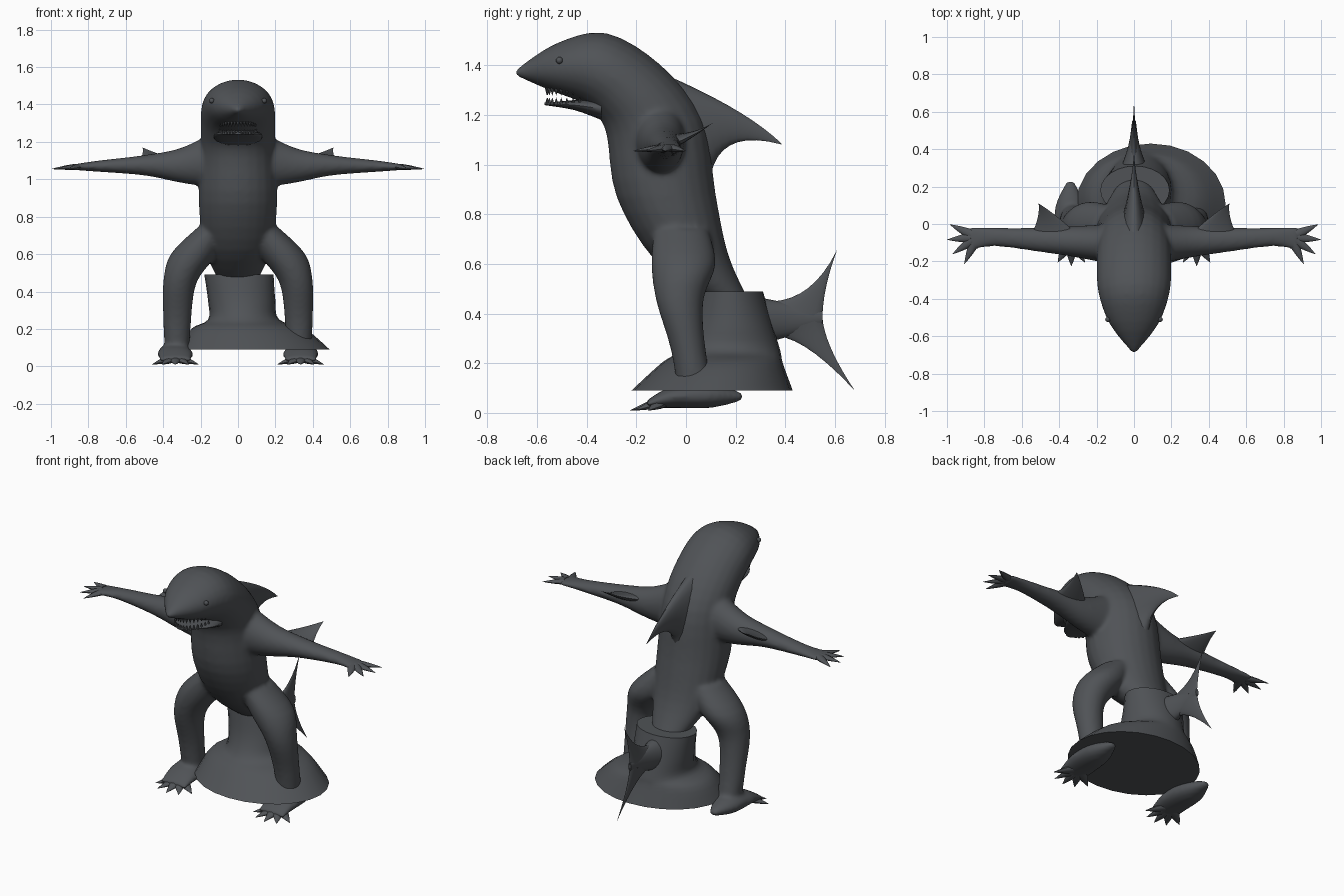
import bpy, bmesh, math
from mathutils import Vector

if "Cube" in bpy.data.objects:
    bpy.data.objects.remove(bpy.data.objects["Cube"])

skin = bpy.data.materials.new("slate_grey")
skin.use_nodes = True
colour = (.08, .086, .094, 1)
skin.diffuse_color = colour
skin.node_tree.nodes["Principled BSDF"].inputs["Base Color"].default_value = colour


def spline(rows, steps=4):
    """Smooth curve through rows of any length."""
    rows = [Vector(row) for row in rows]
    padded = [rows[0], *rows, rows[-1]]
    curve = []
    for before, start, end, after in zip(padded, padded[1:], padded[2:], padded[3:]):
        leave, arrive = (end - before) / 2, (after - start) / 2
        for step in range(steps):
            t = step / steps
            bend = leave * (1 - t) - arrive * t
            ease = t * t * (3 - 2 * t)
            curve.append(start.lerp(end, ease) + bend * t * (1 - t))
    return curve + [rows[-1]]


def loft(bm, sections, sides=24):
    """Closed tube through ellipses, each a centre and two half axes."""
    turns = [math.tau * i / sides for i in range(sides)]
    rings = [[bm.verts.new(centre + across * math.cos(a) + along * math.sin(a)) for a in turns]
             for centre, across, along in sections]
    for lower, upper in zip(rings, rings[1:]):
        for i in range(sides):
            bm.faces.new((lower[i - 1], lower[i], upper[i], upper[i - 1]))
    bm.faces.new(rings[0])
    bm.faces.new(rings[-1])


def side_loft(bm, rows):
    """Loft from rows of front y, front z, back y, back z and half width."""
    sections = []
    for front_y, front_z, back_y, back_z, width in spline(rows):
        front, back = Vector((0, front_y, front_z)), Vector((0, back_y, back_z))
        sections.append(((front + back) / 2, Vector((width, 0, 0)), (back - front) / 2))
    loft(bm, sections)


def axis_loft(bm, axis, rows):
    """Loft along an axis from rows of position and limits on the other two axes."""
    first, second = [i for i in range(3) if i != axis]
    sections = []
    for place, low_a, high_a, low_b, high_b in spline(rows):
        centre, across, along = Vector(), Vector(), Vector()
        centre[axis] = place
        centre[first], across[first] = (low_a + high_a) / 2, (high_a - low_a) / 2
        centre[second], along[second] = (low_b + high_b) / 2, (high_b - low_b) / 2
        sections.append((centre, across, along))
    loft(bm, sections)


def fin(bm, lead, trail, thickness, steps=10):
    """Thin blade between two curved edges that meet at a tip."""
    def edge(points, t):
        root, bend, tip = [Vector(p) for p in points]
        return root.lerp(bend, t).lerp(bend.lerp(tip, t), t)
    sections = []
    for step in range(steps):
        t = step / (steps - .9)
        front, back = edge(lead, t), edge(trail, t)
        sections.append(((front + back) / 2, (back - front) / 2, Vector(thickness) * (1 - t) ** 1.5))
    loft(bm, sections, 16)


def spike(bm, base, tip, radius, flat, sides=10):
    """Claw or tooth, full at the base and pointed at the tip."""
    direction = (tip - base).normalized()
    across = direction.orthogonal() if abs(direction.z) > .9 else direction.cross(Vector((0, 0, 1)))
    across.normalize()
    up = across.cross(direction) * flat
    sections = []
    for step in range(5):
        t = step / 4
        size = radius * (1.02 - t ** 1.5)
        sections.append((base.lerp(tip, t), across * size, up * size))
    loft(bm, sections, sides)


def fan(bm, centre, length, angles, drop, radius):
    """Spread of digits around a palm or sole."""
    centre = Vector(centre)
    for degrees in angles:
        a = math.radians(degrees)
        reach = Vector((length * math.cos(a), length * math.sin(a), -drop))
        spike(bm, centre + reach * .2, centre + reach, radius, .6)


def mirror(bm):
    """Copy everything to the other side."""
    copy = bmesh.ops.duplicate(bm, geom=bm.verts[:] + bm.edges[:] + bm.faces[:])
    for item in copy["geom"]:
        if isinstance(item, bmesh.types.BMVert):
            item.co.x *= -1


def finish(name, bm):
    bmesh.ops.recalc_face_normals(bm, faces=bm.faces[:])
    mesh = bpy.data.meshes.new(name)
    bm.to_mesh(mesh)
    bm.free()
    mesh.materials.append(skin)
    part = bpy.data.objects.new(name, mesh)
    bpy.context.collection.objects.link(part)
    bpy.ops.object.select_all(action='DESELECT')
    part.select_set(True)
    bpy.context.view_layer.objects.active = part
    bpy.ops.object.shade_smooth_by_angle(angle=math.radians(50))
    return part


# Body: arms, legs, feet and torso fused into one skin
bm = bmesh.new()
axis_loft(bm, 0, [(.1, -.22, 0, .95, 1.27), (.3, -.18, -.01, .98, 1.17), (.5, -.15, -.02, 1.02, 1.13),
                  (.75, -.12, -.02, 1.04, 1.1), (.88, -.15, -.01, 1.05, 1.08)])
axis_loft(bm, 2, [(.74, .04, .22, -.13, .09), (.6, .11, .36, -.14, .12), (.45, .22, .4, -.12, .07),
                  (.25, .25, .4, -.06, .08), (.05, .26, .39, -.03, .12)])
axis_loft(bm, 1, [(.23, .32, .36, .05, .08), (.1, .26, .42, .02, .12),
                  (-.05, .24, .43, .02, .11), (-.16, .25, .42, .02, .05)])
mirror(bm)
side_loft(bm, [(.1, .44, .25, .46, .1), (-.13, .62, .17, .64, .18), (-.28, .87, .12, .88, .21),
               (-.32, 1.12, .07, 1.18, .2), (-.36, 1.2, -.1, 1.4, .2), (-.42, 1.25, -.32, 1.53, .19),
               (-.55, 1.3, -.52, 1.49, .13), (-.69, 1.36, -.69, 1.38, .01)])
body = finish("body", bm)
fuse = body.modifiers.new("Fuse", 'REMESH')
fuse.mode = 'VOXEL'
fuse.voxel_size = .011
fuse.use_smooth_shade = True
relax = body.modifiers.new("Relax", 'SMOOTH')
relax.iterations = 10

# Lower jaw
bm = bmesh.new()
side_loft(bm, [(-.34, 1.18, -.34, 1.27, .13), (-.45, 1.22, -.45, 1.26, .12), (-.57, 1.24, -.57, 1.25, .02)])
finish("lower_jaw", bm)

# Teeth: two curved rows
bm = bmesh.new()
for i in range(17):
    a = math.pi * (i + 1) / 18
    gum = Vector((.1 * math.cos(a), -.4 - .16 * math.sin(a), 1.24))
    rise = Vector((0, 0, .03))
    spike(bm, gum, gum + rise, .008, 1, 6)
    spike(bm, gum + rise * 2.5, gum + rise * 1.3, .009, 1, 6)
finish("teeth", bm)

# Eyes
bm = bmesh.new()
bmesh.ops.create_uvsphere(bm, u_segments=12, v_segments=8, radius=.014)
bmesh.ops.translate(bm, verts=bm.verts[:], vec=(.14, -.51, 1.42))
mirror(bm)
finish("eyes", bm)

# Fingers and toes
bm = bmesh.new()
fan(bm, (.84, -.07, 1.07), .16, (25, -5, -35, -65), .015, .026)
mirror(bm)
finish("fingers", bm)
bm = bmesh.new()
fan(bm, (.335, -.08, .05), .145, range(-150, 0, 30), .04, .034)
mirror(bm)
finish("toes", bm)

# Dorsal fin
bm = bmesh.new()
tip = (0, .39, 1.08)
fin(bm, [(0, -.1, 1.37), (0, .25, 1.22), tip], [(0, .1, .96), (0, .14, 1.15), tip], (.07, 0, 0))
finish("dorsal_fin", bm)

# Tail fin: stalk with an upper and a lower lobe
bm = bmesh.new()
side_loft(bm, [(.27, .47, .27, .27, .08), (.42, .44, .42, .31, .03), (.55, .41, .55, .36, .01)])
notch, tip = (0, .55, .38), (0, .61, .66)
fin(bm, [(0, .3, .45), (0, .5, .43), tip], [notch, (0, .55, .5), tip], (.02, 0, 0))
tip = (0, .68, .09)
fin(bm, [(0, .3, .3), (0, .43, .36), tip], [notch, (0, .56, .27), tip], (.02, 0, 0))
finish("tail_fin", bm)

# Elbow fins
bm = bmesh.new()
tip = (.51, .11, 1.17)
fin(bm, [(.3, -.06, 1.1), (.4, .04, 1.12), tip], [(.55, -.06, 1.08), (.5, .04, 1.12), tip], (0, 0, .03))
mirror(bm)
finish("elbow_fins", bm)

# Tail stump spreading into a flat base
bm = bmesh.new()
axis_loft(bm, 2, [(.09, -.31, .49, -.22, .43), (.2, -.25, .36, -.1, .39), (.25, -.16, .22, -.03, .38),
                  (.35, -.16, .2, .02, .35), (.49, -.18, .19, .05, .31)])
finish("tail_stump", bm)
